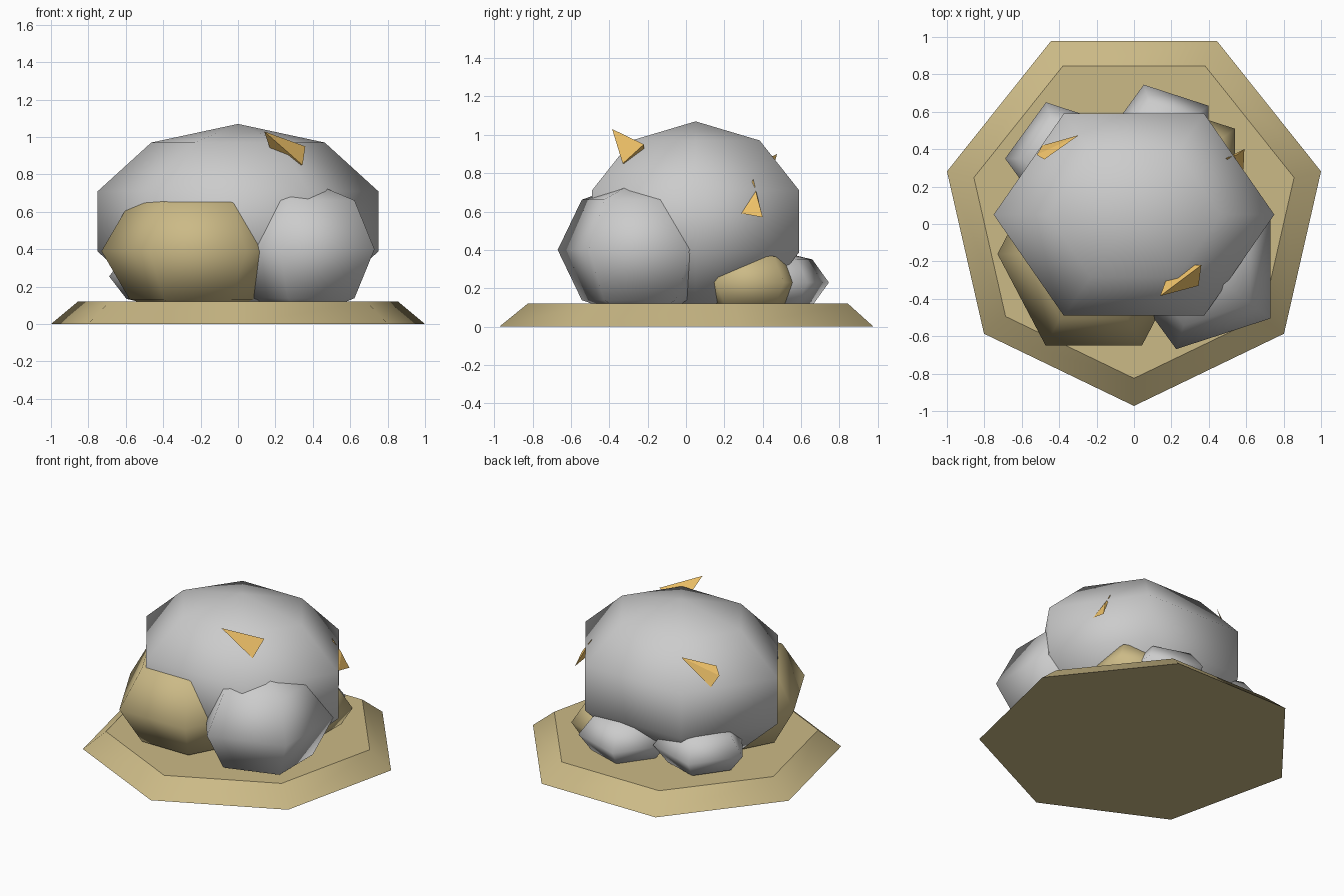
import bpy, bmesh
from math import sin, cos, pi, radians
from mathutils import Vector

if "Cube" in bpy.data.objects:
    bpy.data.objects.remove(bpy.data.objects["Cube"])


def material(name, rgb):
    m = bpy.data.materials.new(name)
    m.diffuse_color = (*rgb, 1)
    m.use_nodes = True
    m.node_tree.nodes["Principled BSDF"].inputs["Base Color"].default_value = m.diffuse_color
    return m


TAN = material("sandstone", (0.60, 0.49, 0.24))
GOLD = material("gold", (0.87, 0.54, 0.14))


def finish(name, bm, mat=None):
    bmesh.ops.recalc_face_normals(bm, faces=bm.faces)
    mesh = bpy.data.meshes.new(name)
    bm.to_mesh(mesh)
    bm.free()
    if mat:
        mesh.materials.append(mat)
    ob = bpy.data.objects.new(name, mesh)
    bpy.context.collection.objects.link(ob)
    return ob


def ring(bm, sides, center, rx, ry, z, start):
    return [bm.verts.new((center[0] + rx * cos(start + 2 * pi * i / sides),
                          center[1] + ry * sin(start + 2 * pi * i / sides), z))
            for i in range(sides)]


def bridge(bm, a, b, smooth=True):
    n = len(a)
    for i in range(n):
        j = (i + 1) % n
        bm.faces.new((a[i], a[j], b[j], b[i])).smooth = smooth


def rock(name, center, radii, sides, rings, start=0.0, mat=None):
    """Low-poly ellipsoid with few sides and latitude bands."""
    bm = bmesh.new()
    x, y, z = center
    rx, ry, rz = radii
    loops = []
    for k in range(1, rings):
        t = pi * k / rings
        loops.append(ring(bm, sides, (x, y), rx * sin(t), ry * sin(t),
                          z + rz * cos(t), start))
    for a, b in zip(loops, loops[1:]):
        bridge(bm, a, b)
    for loop, pole_z in ((loops[0], z + rz), (loops[-1], z - rz)):
        pole = bm.verts.new((x, y, pole_z))
        for i in range(sides):
            bm.faces.new((pole, loop[i], loop[(i + 1) % sides])).smooth = True
    return finish(name, bm, mat)


def shard(name, points):
    """Four-cornered crystal splinter."""
    bm = bmesh.new()
    v = [bm.verts.new(Vector(p)) for p in points]
    for f in ((0, 1, 2), (0, 2, 3), (0, 3, 1), (1, 3, 2)):
        bm.faces.new([v[i] for i in f])
    return finish(name, bm, GOLD)


# Seven-sided sloped ground slab
bm = bmesh.new()
low = ring(bm, 7, (0, 0.053), 1.0257, 1.0257, 0.0, -pi / 2)
top = ring(bm, 7, (0, 0.053), 0.878, 0.878, 0.12, -pi / 2)
bridge(bm, low, top)
bm.faces.new(low)
bm.faces.new(top)
finish("ground_slab", bm, TAN)

# Main boulder and the front pair
rock("main_boulder", (0, 0.05, 0.549), (0.789, 0.656, 0.521), 6, 5)
rock("front_left_rock", (-0.215, -0.16, 0.39), (0.515, 0.566, 0.365), 6, 4, mat=TAN)
rock("front_right_rock", (0.365, -0.24, 0.40), (0.451, 0.451, 0.37), 5, 4, pi)

# Small rocks along the back
rock("back_left_rock", (-0.373, 0.35, 0.255), (0.316, 0.316, 0.17), 5, 4, pi)
rock("back_rock", (0.148, 0.45, 0.23), (0.31, 0.31, 0.17), 5, 4, pi)
rock("back_right_rock", (0.297, 0.333, 0.23), (0.30, 0.30, 0.19), 5, 4, pi, TAN)

# Gold splinters set in the main boulder
shard("front_shard", [(0.14, -0.385, 1.03), (0.36, -0.22, 0.95),
                      (0.345, -0.33, 0.85), (0.20, -0.22, 0.85)])
shard("back_left_shard", [(-0.295, 0.475, 0.90), (-0.52, 0.37, 0.79),
                          (-0.48, 0.345, 0.84), (-0.49, 0.42, 0.72)])
shard("right_shard", [(0.49, 0.35, 0.77), (0.59, 0.40, 0.57),
                      (0.585, 0.29, 0.59), (0.55, 0.37, 0.68)])
